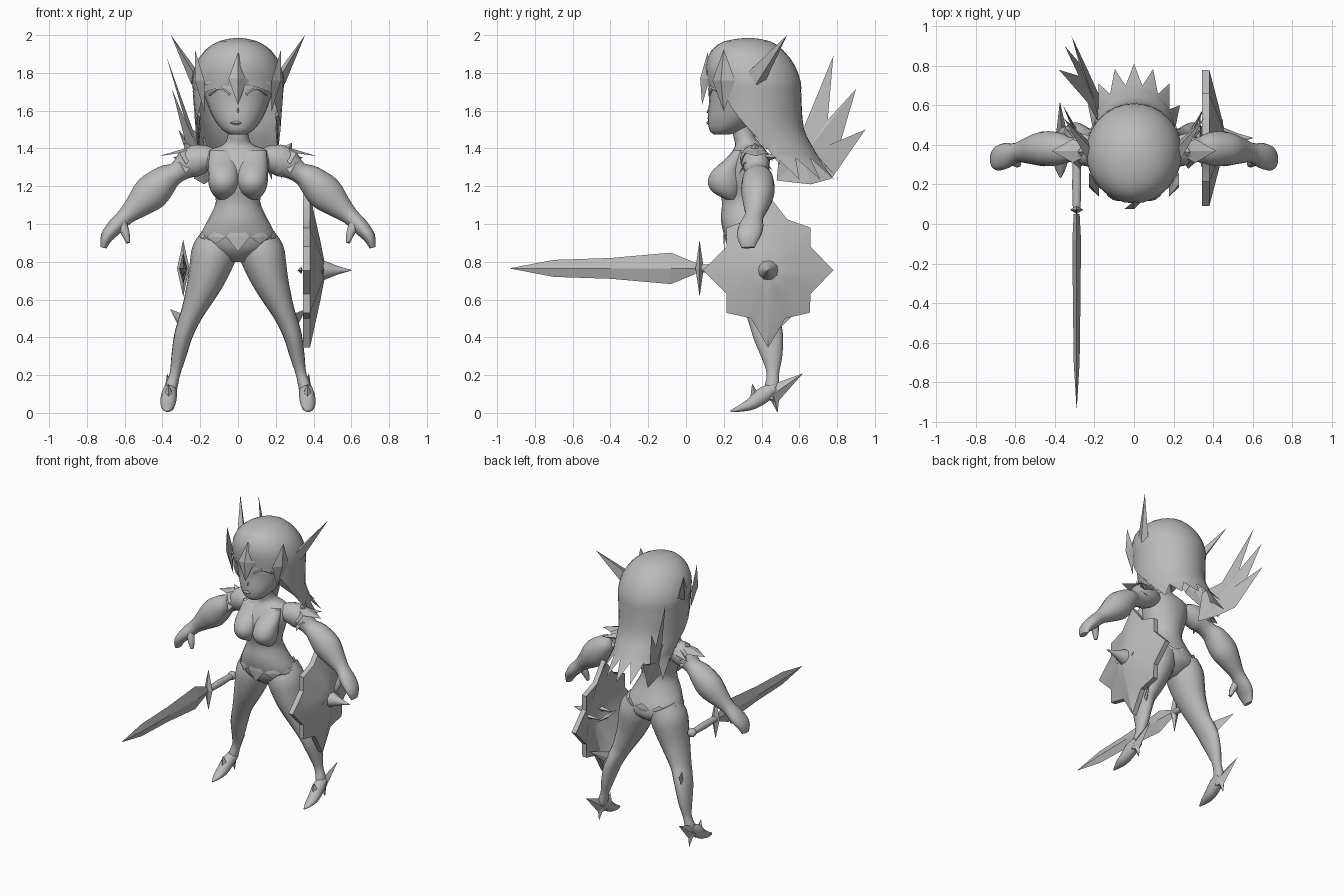
import bpy, bmesh, math
from mathutils import Vector as V

grey = bpy.data.materials.new("plain_grey")
grey.diffuse_color = (0.5, 0.5, 0.5, 1)


def add(name, verts, faces, mirror=False, smooth=0):
    me = bpy.data.meshes.new(name)
    me.from_pydata([tuple(v) for v in verts], [], faces)
    bm = bmesh.new()
    bm.from_mesh(me)
    bmesh.ops.recalc_face_normals(bm, faces=bm.faces)
    bm.to_mesh(me)
    bm.free()
    ob = bpy.data.objects.new(name, me)
    bpy.context.collection.objects.link(ob)
    me.materials.append(grey)
    if smooth:
        bpy.ops.object.select_all(action='DESELECT')
        ob.select_set(True)
        bpy.context.view_layer.objects.active = ob
        bpy.ops.object.shade_smooth_by_angle(angle=math.radians(smooth))
    if mirror:
        ob.modifiers.new("mirror", 'MIRROR')
    return ob


def curve(rows, n=3):
    """Catmull-Rom interpolation of a list of number rows."""
    out = []
    for i in range(len(rows) - 1):
        p = [rows[max(0, min(len(rows) - 1, i + k))] for k in (-1, 0, 1, 2)]
        for j in range(n):
            t = j / n
            out.append([0.5 * (2*b + (c-a)*t + (2*a-5*b+4*c-d)*t*t + (3*b-a-3*c+d)*t**3)
                        for a, b, c, d in zip(*p)])
    return out + [list(rows[-1])]


def loft(name, rows, mirror=False, upright=False, axis=(0, 1, 0), seg=16, n=3):
    """Rows are x, y, z, radius along axis, radius across it."""
    rows = curve(rows, n)
    verts, faces = [], []
    for i, r in enumerate(rows):
        t = V((0, 0, 1)) if upright else \
            (V(rows[min(i+1, len(rows)-1)][:3]) - V(rows[max(i-1, 0)][:3])).normalized()
        a = (V(axis) - t * V(axis).dot(t)).normalized()
        b = t.cross(a)
        for k in range(seg):
            w = 2 * math.pi * k / seg
            verts.append(V(r[:3]) + a * r[3] * math.cos(w) + b * r[4] * math.sin(w))
    for i in range(len(rows) - 1):
        for k in range(seg):
            m = (k + 1) % seg
            faces.append((i*seg+k, i*seg+m, (i+1)*seg+m, (i+1)*seg+k))
    faces += [tuple(range(seg)), tuple(range(len(verts)-seg, len(verts)))]
    return add(name, verts, faces, mirror, 50)


def spike(name, base, tip, u, v, mirror=False):
    """Four-sided blade with half-axes u and v at the base."""
    b, u, v = V(base), V(u), V(v)
    return add(name, [b+u, b+v, b-u, b-v, V(tip)],
               [(0, 1, 4), (1, 2, 4), (2, 3, 4), (3, 0, 4), (3, 2, 1, 0)], mirror)


def diamond(name, c, up, side, out, mirror=False):
    """Leaf-shaped plate, raised in the middle."""
    c, up, side, out = V(c), V(up), V(side), V(out)
    return add(name, [c+up, c+side, c-up, c-side, c+out, c-out*0.3],
               [(k, (k+1) % 4, j) for j in (4, 5) for k in range(4)], mirror)


def ball(name, c, s, mirror=False):
    bm = bmesh.new()
    bmesh.ops.create_uvsphere(bm, u_segments=16, v_segments=10, radius=1)
    vs = [V((v.co.x*s[0]+c[0], v.co.y*s[1]+c[1], v.co.z*s[2]+c[2])) for v in bm.verts]
    fs = [tuple(v.index for v in f.verts) for f in bm.faces]
    bm.free()
    return add(name, vs, fs, mirror, 60)


# Torso, neck and chest
loft("torso", [(0, .36, .80, .06, .05), (0, .365, .86, .135, .165), (0, .355, .93, .15, .20),
               (0, .325, 1.02, .14, .16), (0, .31, 1.12, .12, .117), (0, .305, 1.22, .135, .143),
               (0, .32, 1.32, .12, .17), (0, .335, 1.385, .09, .165), (0, .33, 1.42, .07, .08),
               (0, .305, 1.47, .055, .055), (0, .30, 1.56, .055, .055)], upright=True, seg=20)
loft("breast", [(.08, .28, 1.39, .03, .07), (.08, .26, 1.34, .055, .075), (.078, .222, 1.285, .08, .08),
                (.076, .208, 1.225, .093, .082), (.076, .215, 1.17, .075, .066), (.078, .24, 1.13, .03, .03)],
     True, upright=True)

# Head and face
loft("head", [(0, .19, 1.475, .045, .045), (0, .215, 1.50, .092, .085), (0, .255, 1.56, .14, .13),
              (0, .29, 1.65, .168, .168), (0, .32, 1.75, .2, .19), (0, .33, 1.9, .16, .15)],
     upright=True, seg=24)
spike("nose", (0, .13, 1.61), (0, .108, 1.59), (.013, 0, 0), (0, 0, .03))
diamond("lips", (0, .122, 1.535), (0, 0, .016), (.045, .012, 0), (0, -.016, 0))
lid = [(.045 + i * .021, .303 - .18 * math.sqrt(1 - ((.045 + i * .021) / .18) ** 2) - .004,
        1.685 + .03 * math.sin(math.pi * i / 5), .008, .008) for i in range(6)]
loft("closed_eyelid", lid, True, seg=6, n=2)

# Hair: a cap that opens at the face and ends in ragged tips
rows = curve([(1.985, .33, .02, .02, 180), (1.968, .325, .10, .12, 180), (1.92, .325, .175, .19, 180),
              (1.84, .34, .226, .236, 180), (1.755, .36, .243, .247, 178), (1.70, .363, .240, .247, 136),
              (1.62, .366, .234, .247, 121),
              (1.5, .37, .225, .255, 98), (1.41, .42, .215, .25, 88), (1.35, .445, .21, .26, 82)], 2)
cols = 29
verts, faces = [], []
for z, yc, rx, ry, A in rows + [(1.235, .48, .25, .33, 80)]:
    for k in range(cols):
        w = math.radians(min(A, 180)) * (2 * k / (cols - 1) - 1)
        verts.append(V((rx * math.sin(w), yc + ry * math.cos(w), z)))
R = len(rows)
faces.append(tuple(range(cols - 1)))
for i in range(R - 1):
    for k in range(cols - 1):
        faces.append((i*cols+k, i*cols+k+1, (i+1)*cols+k+1, (i+1)*cols+k))
for k in range(0, cols - 1, 4):
    a = (R - 1) * cols + k
    faces.append((a, a+1, a+2, a+3, a+4, a+2+cols))
add("hair", verts, faces, False, 50)
for y, z, l in ((.33, 1.48, .17), (.40, 1.42, .19)):  # side locks
    spike("hair_lock", (.205, y, z+.1), (.215, y+.1, z-l+.08), (0, .05, .02), (.008, 0, 0), True)

# Swept fan of hair on one side
fan = [(-.15, .48, 1.23), (-.17, .50, 1.45), (-.24, .62, 1.50), (-.38, .78, 1.89), (-.28, .75, 1.55),
       (-.35, .90, 1.715), (-.28, .82, 1.44), (-.315, .95, 1.50), (-.23, .77, 1.24), (-.18, .66, 1.21)]
add("hair_fan", fan + [(-.2, .62, 1.36)], [(k, (k+1) % 10, 10) for k in range(10)])

# Headdress: brow crest, side leaves and horns
diamond("brow_crest", (0, .10, 1.77), (0, .015, .14), (.05, .025, 0), (0, -.025, 0))
spike("brow_band", (.04, .12, 1.77), (.19, .19, 1.74), (0, 0, .04), (0, .012, 0), True)
diamond("side_leaf", (.203, .20, 1.76), (.025, 0, .165), (.025, .06, 0), (.025, -.015, 0), True)
spike("horn", (.228, .37, 1.77), (.355, .535, 2.0), (.01, -.04, .035), (.02, 0, -.03), True)

# Arms with puffed sleeves, hands and shoulder guards
loft("arm", [(.12, .345, 1.345, .06, .05), (.18, .36, 1.345, .075, .075), (.25, .37, 1.325, .075, .082),
             (.32, .375, 1.275, .062, .055), (.38, .38, 1.24, .082, .075), (.46, .38, 1.165, .088, .095),
             (.54, .37, 1.09, .065, .066), (.595, .36, 1.04, .05, .046), (.65, .345, .985, .065, .043),
             (.695, .33, .93, .06, .033), (.712, .33, .875, .035, .016)], True)
loft("thumb", [(.62, .33, 1.01, .03, .03), (.595, .31, .95, .024, .022), (.582, .30, .90, .012, .01)], True, seg=8)
ball("shoulder_cap", (.225, .365, 1.335), (.07, .075, .085), True)
for dx, dz in ((0, 0), (-.055, -.05)):  # layered tent-shaped guards
    add("shoulder_guard", [(.20, .37, 1.425+dz), (.415+dx, .37, 1.36+dz), (.275, .28, 1.315+dz), (.275, .46, 1.33+dz),
                           (.31, .31, 1.375+dz), (.31, .43, 1.375+dz)],
        [(0, 2, 4), (0, 4, 1), (0, 1, 5), (0, 5, 3)], True)
spike("shoulder_rear_spike", (.23, .41, 1.36), (.345, .48, 1.35), (-.03, .03, 0), (0, 0, .035), True)
spike("shoulder_crest", (.24, .365, 1.36), (.285, .365, 1.43), (0, .06, 0), (.045, 0, -.03), True)

# Legs, knee spurs and pointed shoes
loft("leg", [(.09, .38, .93, .12, .10), (.125, .375, .85, .135, .12), (.152, .375, .76, .125, .108),
             (.183, .38, .67, .108, .090), (.238, .40, .54, .085, .062), (.268, .42, .47, .082, .054),
             (.292, .437, .40, .078, .048), (.314, .455, .30, .056, .039), (.333, .46, .21, .033, .028),
             (.352, .455, .14, .038, .032), (.365, .44, .07, .03, .025)], True)
spike("knee_spur", (.285, .45, .46), (.36, .60, .55), (.012, -.006, 0), (0, 0, .06), True)
loft("shoe", [(.358, .47, .13, .035, .03), (.365, .41, .095, .042, .045), (.37, .35, .05, .04, .035),
              (.372, .29, .025, .03, .02), (.372, .235, .008, .005, .005)], True, axis=(1, 0, 0), seg=10)
spike("shoe_heel", (.365, .465, .09), (.365, .485, .0), (.025, 0, 0), (0, .03, 0), True)
spike("shoe_spur", (.365, .45, .09), (.375, .62, .21), (.03, 0, 0), (0, -.02, .05), True)
spike("shoe_tongue", (.367, .37, .08), (.367, .35, .155), (.03, 0, 0), (0, .03, 0), True)

# Belt of diamond plates round the hips
for k in range(10):
    w = 2 * math.pi * k / 10
    c = V((.20 * math.sin(w), .355 - .152 * math.cos(w), .93))
    side = V((.062 * math.cos(w), .047 * math.sin(w), 0))
    out = V((math.sin(w), -math.cos(w), 0)) * .006
    diamond("belt_plate", c, (0, 0, .075 if k == 0 else .035), side, out)

# Shield: flat-rimmed, domed eight-pointed star with boss and grip
C = V((.345, .435, .755))
star = [(0, .40), (.10, .27), (.225, .225), (.225, .125), (.345, 0), (.225, -.125), (.22, -.225), (.09, -.255),
        (0, -.41), (-.09, -.255), (-.22, -.225), (-.22, -.125), (-.345, 0), (-.22, .125), (-.22, .225), (-.10, .27)]
front = [C + V((.036, y, z)) for y, z in star] + [C + V((.09, y * .4, z * .4)) for y, z in star]
front.append(C + V((.122, 0, 0)))
back = [v - V((.036 if k < 16 else .015, 0, 0)) for k, v in enumerate(front)]
faces = []
for k in range(16):
    m = (k + 1) % 16
    faces += [(k, m, 16+m, 16+k), (16+k, 16+m, 32), (33+m, 33+k, 49+k, 49+m), (49+m, 49+k, 65), (m, k, 33+k, 33+m)]
add("shield", front + back, faces, False, 40)
loft("shield_boss", [(.445, .435, .755, .055, .055), (.485, .435, .755, .04, .04), (.53, .435, .755, .022, .022),
                     (.6, .435, .755, .002, .002)], seg=12, n=2)
diamond("shield_grip", (.335, .435, .755), (0, .12, 0), (0, 0, .02), (-.02, 0, 0))
for y in (.36, .51):
    spike("grip_post", (.45, y, .755), (.33, y, .755), (0, .02, 0), (0, 0, .02))

# Sword: diamond-section blade, guard, handle and pommel
X, Z = -.29, .765
prof = [(-.93, .001, .001), (-.70, .045, .015), (-.40, .055, .019), (-.08, .083, .022), (.05, .03, .015)]
verts = [(X + a * t, y, Z + b * h) for y, h, t in prof for a, b in ((0, 1), (1, 0), (0, -1), (-1, 0))]
faces = [(4*i+k, 4*i+(k+1) % 4, 4*i+4+(k+1) % 4, 4*i+4+k) for i in range(4) for k in range(4)]
add("sword_blade", verts, faces + [(0, 1, 2, 3), (16, 17, 18, 19)])
for s in (-1, 1):
    diamond("sword_guard", (X, .072, Z), (0, 0, .15), (.033, 0, 0), (0, s * .022, 0))
loft("sword_handle", [(X, .07, Z, .02, .02), (X, .2, Z, .024, .024), (X, .33, Z, .02, .02)], axis=(0, 0, 1), seg=10)
ball("sword_pommel", (X, .345, Z), (.03, .03, .03))
